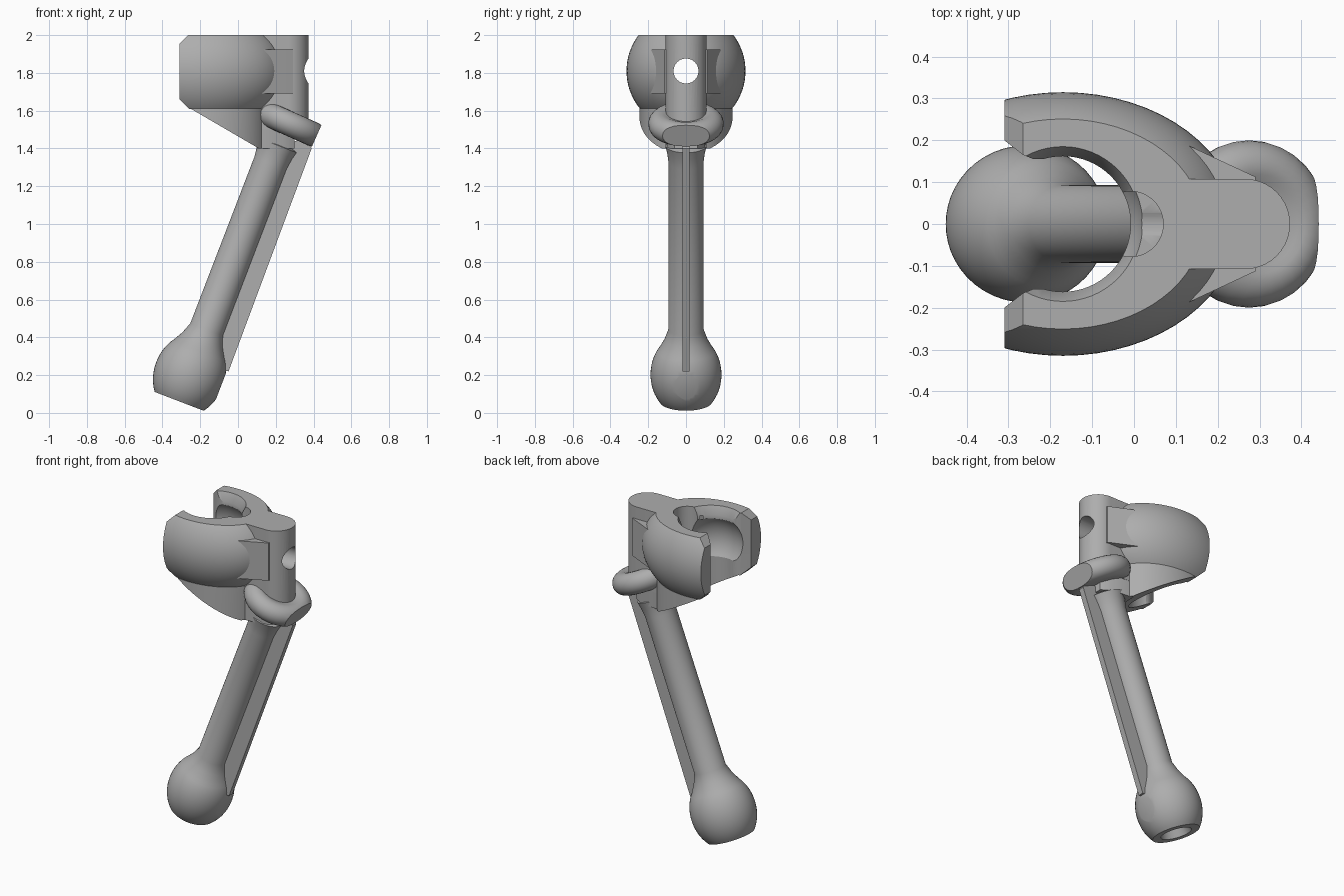
import bpy, bmesh, math
from mathutils import Matrix, Vector

if "Cube" in bpy.data.objects:
    bpy.data.objects.remove(bpy.data.objects["Cube"], do_unlink=True)

grey = bpy.data.materials.new("plain grey")
grey.use_nodes = True
grey.diffuse_color = (0.42, 0.42, 0.42, 1)
grey.node_tree.nodes["Principled BSDF"].inputs["Base Color"].default_value = (0.42, 0.42, 0.42, 1)


def make(name, bm):
    bmesh.ops.recalc_face_normals(bm, faces=bm.faces)
    mesh = bpy.data.meshes.new(name)
    bm.to_mesh(mesh)
    bm.free()
    mesh.materials.append(grey)
    ob = bpy.data.objects.new(name, mesh)
    bpy.context.collection.objects.link(ob)
    return ob


def prism(points, low, high):
    bm = bmesh.new()
    face = bm.faces.new([bm.verts.new((x, y, low)) for x, y in points])
    top = bmesh.ops.extrude_face_region(bm, geom=[face])["geom"]
    for v in top:
        if isinstance(v, bmesh.types.BMVert):
            v.co.z = high
    return bm


def revolve(profile, matrix, steps=48):
    # profile of (radius, height), spun round the local z axis
    bm = bmesh.new()
    verts = [bm.verts.new((r, 0, t)) for r, t in profile]
    edges = [bm.edges.new(pair) for pair in zip(verts, verts[1:])]
    bmesh.ops.spin(bm, geom=verts + edges, cent=(0, 0, 0), axis=(0, 0, 1),
                   angle=math.tau, steps=steps)
    bmesh.ops.remove_doubles(bm, verts=bm.verts, dist=1e-5)
    bmesh.ops.transform(bm, matrix=matrix, verts=bm.verts)
    return bm


def ellipsoid(center, radii):
    bm = bmesh.new()
    bmesh.ops.create_uvsphere(bm, u_segments=64, v_segments=40, radius=1,
                              matrix=Matrix.Translation(center) @ Matrix.Diagonal((*radii, 1)))
    return bm


def slice_off(bm, point, normal):
    # remove everything on the normal's side and cap the opening
    geom = bm.verts[:] + bm.edges[:] + bm.faces[:]
    cut = bmesh.ops.bisect_plane(bm, geom=geom, plane_co=point, plane_no=normal,
                                 clear_outer=True)["geom_cut"]
    edges = [e for e in cut if isinstance(e, bmesh.types.BMEdge)]
    bmesh.ops.holes_fill(bm, edges=edges, sides=0)


def subtract(ob, cutters):
    for cutter in cutters:
        mod = ob.modifiers.new("cut", "BOOLEAN")
        mod.operation, mod.solver, mod.object = "DIFFERENCE", "EXACT", cutter
        bpy.context.view_layer.objects.active = ob
        bpy.ops.object.modifier_apply(modifier=mod.name)


def arc(cx, rx, ry, start, end, n):
    return [(cx + rx * math.cos(start + (end - start) * i / n),
             ry * math.sin(start + (end - start) * i / n)) for i in range(n + 1)]


def mirrored(points):
    return points + [(x, -y) for x, y in reversed(points)]


SX, SZ = -0.17, 1.81       # socket centre
LOW, TOP = 1.61, 2.0

# Socket shell: truncated ellipsoid with chamfered tips
bm = ellipsoid((SX, 0, SZ), (0.42, 0.315, 0.315))
for point, normal in [((0, 0, TOP), (0, 0, 1)), ((0, 0, LOW), (0, 0, -1)),
                      ((-0.31, 0, 0), (-1, 0, 0)),
                      ((-0.31, 0, 1.955), (-1, 0, 1)), ((-0.31, 0, 1.66), (-1, 0, -1))]:
    slice_off(bm, point, normal)
socket = make("socket_shell", bm)

# Fairing under the socket, sliced along a slope
bm = prism(arc(SX, 0.327, 0.246, 0, math.tau, 64)[:-1], 1.35, LOW + 0.002)
slice_off(bm, (-0.25, 0, LOW), (-0.504, 0, -0.864))
slice_off(bm, (0, 0, 1.4), (0, 0, -1))
fairing = make("socket_fairing", bm)

# Bridge and upright post behind the socket
bridge = make("bridge", prism(mirrored([(0.1, 0.2), (0.14, 0.183), (0.29, 0.113)]), 1.69, 1.925))
post = make("post", prism([(0.12, -0.108)] + arc(0.265, 0.108, 0.108, -math.pi / 2, math.pi / 2, 20)
                          + [(0.12, 0.108)], 1.5, TOP))
collar = make("collar", prism(mirrored([(0.1, 0.11), (0.24, 0.1), (0.3, 0.06)]), 1.4, 1.62))

# Cutters: ball cavity, bore, mouth, notch and cross hole
at = Matrix.Translation((SX, 0, 0))
cavity = make("cavity_cutter", ellipsoid((SX, 0, SZ), (0.2, 0.2, 0.2)))
bore = make("bore_cutter", revolve([(0, 1.2), (0.162, 1.2), (0.162, 1.95), (0.185, TOP),
                                    (0.2, 2.033), (0, 2.033)], at, 64))
mouth = make("mouth_cutter", prism(mirrored([(-0.4, 0.27), (-0.265, 0.165), (-0.24, 0.155),
                                             (-0.17, 0.155)]), 1.2, 2.1))
notch = make("notch_cutter", revolve([(0, 1.75), (0.078, 1.75), (0.078, 2.1), (0, 2.1)],
                                     Matrix.Translation((-0.008, 0, 0))))
hole = make("hole_cutter", revolve([(0, -0.2), (0.066, -0.2), (0.066, 0.6), (0, 0.6)],
                                   Matrix.Translation((0, 0, SZ)) @ Matrix.Rotation(math.pi / 2, 4, "Y")))
subtract(socket, [cavity, bore, mouth, notch, hole])
subtract(fairing, [bore, mouth])
subtract(bridge, [hole])
subtract(post, [hole])

# Tilted ring at the foot of the post, cut flat at its outer end
tilt = math.radians(24)
rim = [(0.135 + 0.065 * math.cos(a), 0.065 * math.sin(a))
       for a in [math.pi * (-0.5 + i / 12) for i in range(15)]]
bm = revolve([(0, -0.065)] + rim + [(0, 0.03)],
             Matrix.Translation((0.275, 0, 1.53)) @ Matrix.Rotation(tilt, 4, "Y"), 32)
out = Vector((math.cos(tilt), 0, -math.sin(tilt)))
slice_off(bm, Vector((0.275, 0, 1.53)) + out * 0.155, out)
ring = make("tilted_ring", bm)

# Arm: ball end, flared neck and rod in one turned shape
lean = math.radians(21)
center = Vector((-0.257, 0, 0.203))
place = Matrix.Translation(center) @ Matrix.Rotation(lean, 4, "Y")
ball = [(0.188 * math.sqrt(1 - (t / 0.225) ** 2), t)
        for t in [-0.152 + 0.302 * i / 18 for i in range(19)]]
bm = revolve([(0, -0.1), (0.075, -0.1), (0.09, -0.152)] + ball
             + [(0.115, 0.195), (0.093, 0.255), (0.092, 1.2), (0.1, 1.26), (0.11, 1.3), (0, 1.34)], place)
side = Vector((math.cos(lean), 0, -math.sin(lean)))
slice_off(bm, center + side * 0.178, side)
arm = make("ball_arm", bm)

# Thin web along the rod
bm = prism([(-0.05, 0.22), (0.39, 1.4), (0.36, 1.46), (0.2, 1.4), (-0.18, 0.4), (-0.15, 0.24)],
           -0.018, 0.018)
bmesh.ops.rotate(bm, verts=bm.verts, cent=(0, 0, 0), matrix=Matrix.Rotation(math.pi / 2, 3, "X"))
web = make("rod_web", bm)

for cutter in (cavity, bore, mouth, notch, hole):
    bpy.data.objects.remove(cutter, do_unlink=True)

# Smooth curved faces, keep edges sharp
bpy.ops.object.select_all(action="DESELECT")
for ob in (socket, fairing, bridge, post, collar, ring, arm, web):
    ob.select_set(True)
    bpy.context.view_layer.objects.active = ob
bpy.ops.object.shade_smooth_by_angle(angle=math.radians(30))
